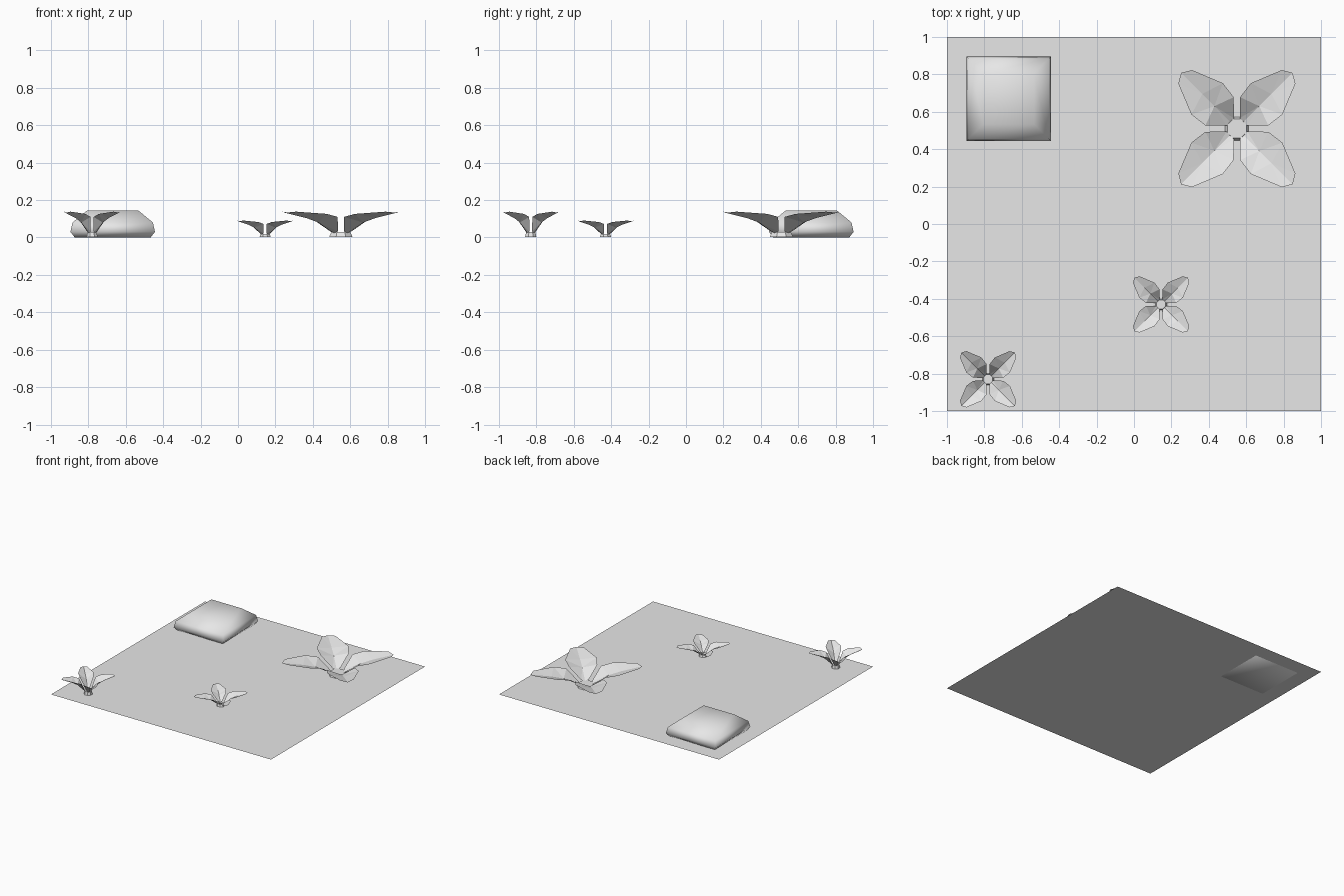
import bpy, bmesh, math
from mathutils import Matrix, Vector

if "Cube" in bpy.data.objects:
    bpy.data.objects.remove(bpy.data.objects["Cube"], do_unlink=True)

grey = bpy.data.materials.new("light_grey")
grey.use_nodes = True
grey.diffuse_color = (0.8, 0.8, 0.8, 1)
grey.node_tree.nodes["Principled BSDF"].inputs["Base Color"].default_value = (0.8, 0.8, 0.8, 1)

GROUND_Z = 0.002


def finish(bm, name, location, smooth=False):
    for face in bm.faces:
        face.smooth = smooth
    mesh = bpy.data.meshes.new(name)
    bm.to_mesh(mesh)
    bm.free()
    mesh.materials.append(grey)
    obj = bpy.data.objects.new(name, mesh)
    obj.location = location
    bpy.context.collection.objects.link(obj)
    return obj


def bridge(bm, lower, upper, closed=True):
    """Quads between two rows of vertices."""
    n = len(lower)
    for i in range(n if closed else n - 1):
        j = (i + 1) % n
        bm.faces.new((lower[i], lower[j], upper[j], upper[i]))


def ring(bm, sides, radius, z, turn=0.0):
    angles = [turn + math.tau * i / sides for i in range(sides)]
    return [bm.verts.new((radius * math.cos(a), radius * math.sin(a), z)) for a in angles]


# Ground sheet
bm = bmesh.new()
bmesh.ops.create_grid(bm, x_segments=1, y_segments=1, size=1)
finish(bm, "ground", (0, 0, GROUND_Z))

# Cushion-shaped rock: square rings, smooth all over
bm = bmesh.new()
profile = [(0.203, 0), (0.226, 0.03), (0.215, 0.08), (0.136, 0.145)]
rings = [ring(bm, 4, half * math.sqrt(2), z, math.pi / 4) for half, z in profile]
for lower, upper in zip(rings, rings[1:]):
    bridge(bm, lower, upper)
bm.faces.new(rings[0][::-1])
bm.faces.new(rings[-1])
finish(bm, "rock", (-0.67, 0.67, 0), smooth=True)

# Half petal rows: outer edge point and middle point; the rest is mirrored
PETAL_ROWS = [
    ((0.016, 0.056, 0.03), (0.036, 0.036, 0.022)),
    ((0.017, 0.168, 0.108), (0.12, 0.12, 0.078)),
    ((0.075, 0.243, 0.124), (0.185, 0.185, 0.102)),
    ((0.24, 0.313, 0.136), (0.298, 0.298, 0.13)),
]


def flower(name, x, y, width, height):
    # Tapered stem
    bm = bmesh.new()
    bottom = ring(bm, 8, 0.068, 0, math.pi / 8)
    top = ring(bm, 8, 0.055, 0.026, math.pi / 8)
    bridge(bm, bottom, top)
    bm.faces.new(top)
    scale = Matrix.Diagonal((width, width, height, 1))
    bm.transform(scale)
    finish(bm, name + "_stem", (x, y, GROUND_Z))

    # Four folded petals on the diagonals
    bm = bmesh.new()
    for quarter in range(4):
        turn = Matrix.Rotation(quarter * math.pi / 2, 4, "Z")
        rows = []
        for edge, middle in PETAL_ROWS:
            mirrored = (edge[1], edge[0], edge[2])
            rows.append([bm.verts.new(turn @ Vector(p)) for p in (mirrored, middle, edge)])
        for inner, outer in zip(rows, rows[1:]):
            bridge(bm, outer, inner, closed=False)
    bmesh.ops.triangulate(bm, faces=bm.faces[:])
    for face in bm.faces:
        face.normal_update()
        if face.normal.z < 0:
            face.normal_flip()
    bm.transform(scale)
    finish(bm, name + "_petals", (x, y, GROUND_Z))


flower("large_flower", 0.55, 0.51, 1.0, 1.0)
flower("small_flower", 0.145, -0.43, 0.48, 0.65)
flower("tall_flower", -0.78, -0.83, 0.48, 1.0)
